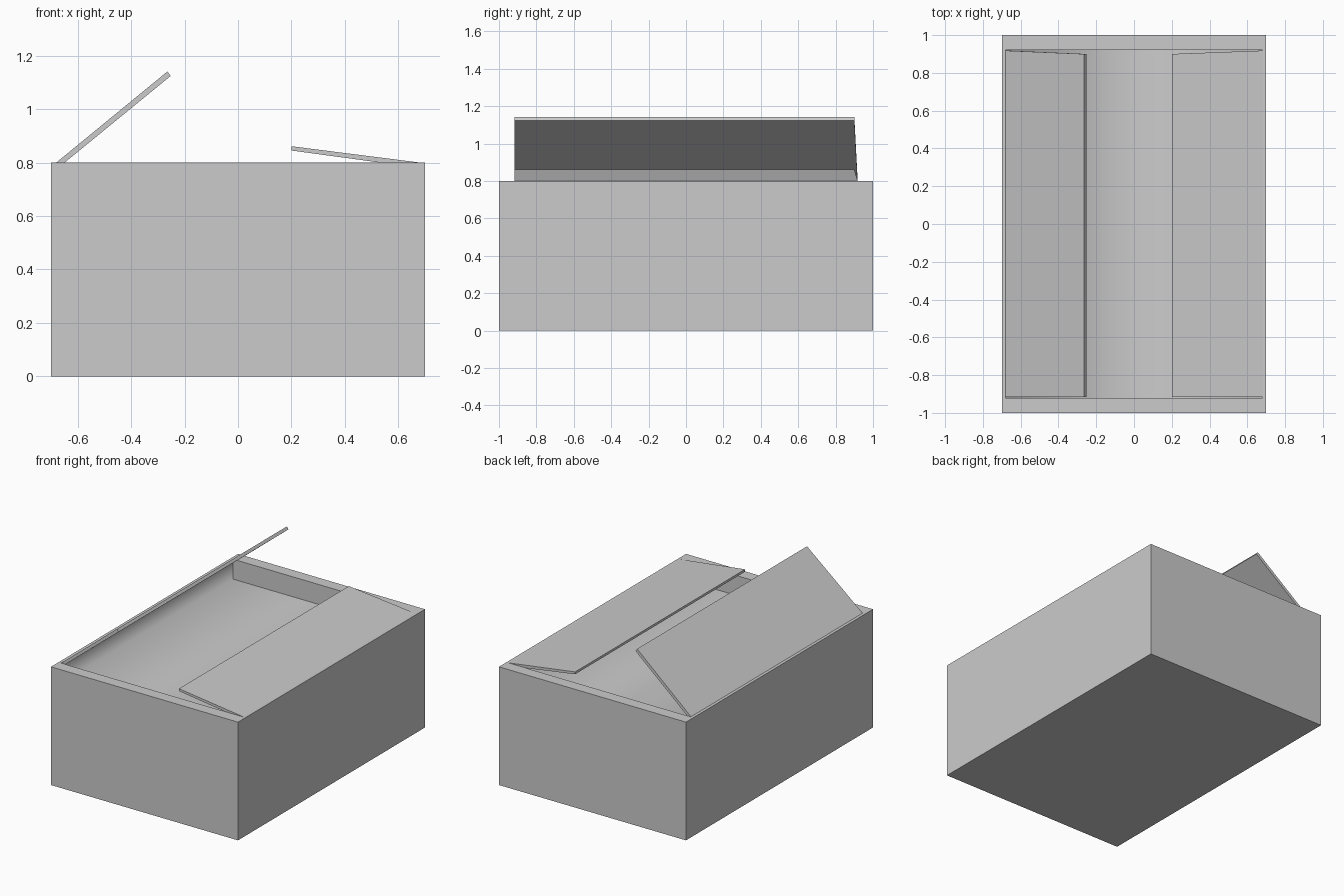
import bpy
import bmesh

cube = bpy.data.objects.get("Cube")
if cube:
    bpy.data.objects.remove(cube, do_unlink=True)

# Single plain grey
GREY = (0.6, 0.6, 0.6, 1)
mat = bpy.data.materials.new("cardboard_grey")
mat.use_nodes = True
mat.diffuse_color = GREY
mat.node_tree.nodes["Principled BSDF"].inputs["Base Color"].default_value = GREY


def finish(bm, name):
    bmesh.ops.recalc_face_normals(bm, faces=bm.faces[:])
    mesh = bpy.data.meshes.new(name)
    bm.to_mesh(mesh)
    bm.free()
    mesh.materials.append(mat)
    obj = bpy.data.objects.new(name, mesh)
    bpy.context.collection.objects.link(obj)
    return obj


# Box body: block with a shallow recess in its top
W, L, H = 1.4, 2.0, 0.8
RIM_X, RIM_Y, FLOOR = 0.68, 0.92, 0.665

bm = bmesh.new()
bmesh.ops.create_cube(bm, size=1)
for v in bm.verts:
    v.co = (v.co.x * W, v.co.y * L, (v.co.z + 0.5) * H)
top = max(bm.faces, key=lambda f: f.calc_center_median().z)
bmesh.ops.inset_region(bm, faces=[top], thickness=0.02)
for v in top.verts:
    v.co.x = RIM_X if v.co.x > 0 else -RIM_X
    v.co.y = RIM_Y if v.co.y > 0 else -RIM_Y
new = bmesh.ops.extrude_face_region(bm, geom=[top])["geom"]
for v in (g for g in new if isinstance(g, bmesh.types.BMVert)):
    v.co.z = FLOOR
if top.is_valid:
    bmesh.ops.delete(bm, geom=[top], context="FACES_ONLY")

# The floor blends softly into the two long walls; other edges are crisp
for f in bm.faces:
    f.smooth = True
for e in bm.edges:
    a, b = e.verts
    on_floor = abs(a.co.z - FLOOR) < 0.001 and abs(b.co.z - FLOOR) < 0.001
    e.smooth = on_floor and abs(a.co.x - b.co.x) < 0.001
finish(bm, "box_body")


# Lid flaps: thin slabs, slightly narrower at the back of the free edge
def flap(name, hinge, tip, tip_low, hinge_low):
    bm = bmesh.new()
    rings = []
    for back in (False, True):
        ring = []
        for i, (x, z) in enumerate((hinge, tip, tip_low, hinge_low)):
            y = -0.917 if not back else (0.90 if i in (1, 2) else 0.918)
            ring.append(bm.verts.new((x, y, z)))
        rings.append(ring)
    front, rear = rings
    bm.faces.new(front)
    bm.faces.new(rear[::-1])
    for i in range(4):
        j = (i + 1) % 4
        bm.faces.new((front[i], rear[i], rear[j], front[j]))
    return finish(bm, name)


flap("right_flap", (-0.68, 0.80), (-0.264, 1.141), (-0.252, 1.124), (-0.667, 0.785))
flap("left_flap", (0.68, 0.80), (0.20, 0.861), (0.20, 0.845), (0.678, 0.78))
